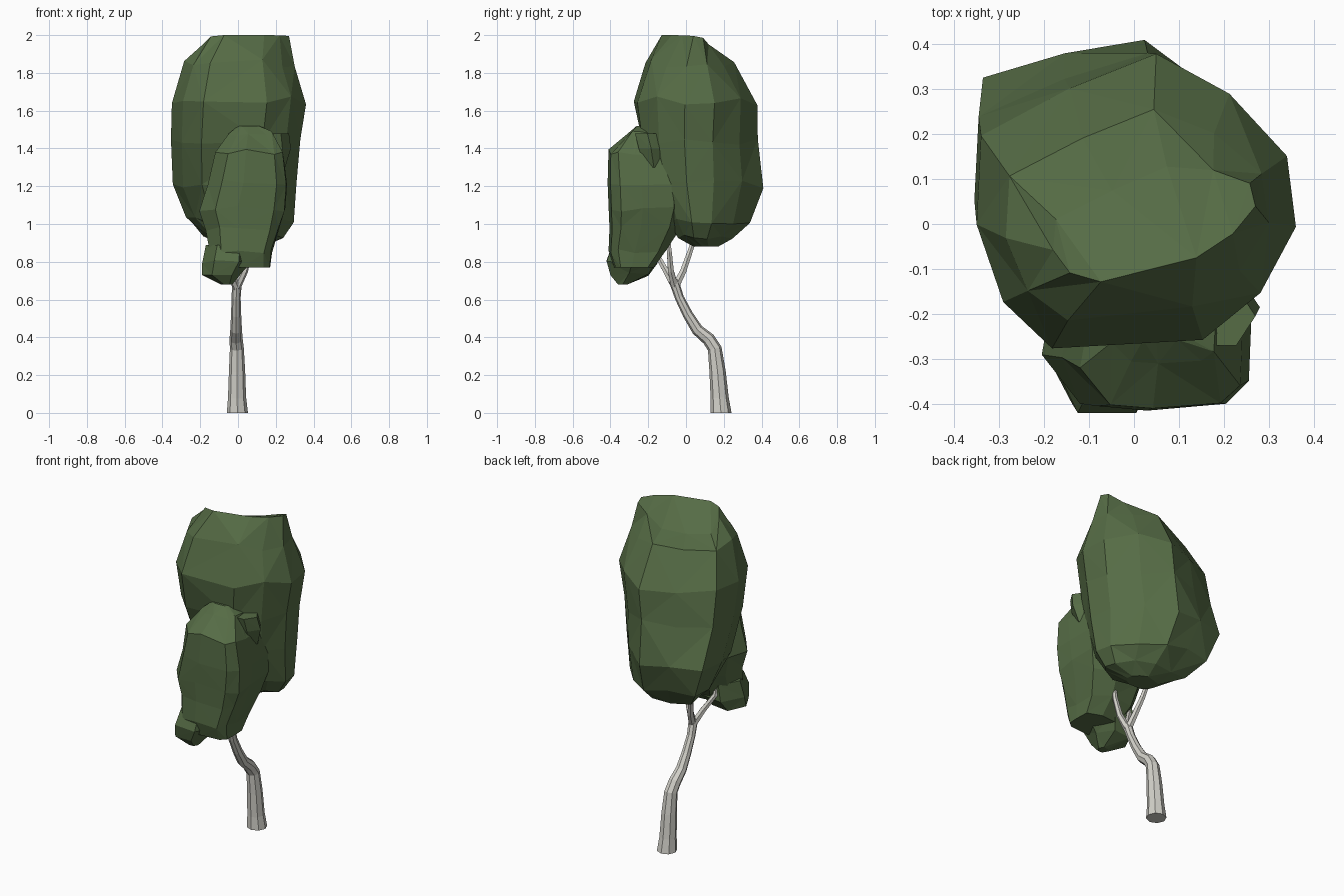
import bpy, bmesh, math, random
from mathutils import Vector

random.seed(4)


def material(name, rgb):
    m = bpy.data.materials.new(name)
    m.diffuse_color = (*rgb, 1)
    return m


LEAF = material("leaf green", (0.092, 0.150, 0.060))
BARK = material("pale bark", (0.64, 0.63, 0.58))

# Plan outlines, scaled into the box of each level
CROWN = [(0.36, -0.02), (0.34, 0.15), (0.21, 0.31), (0.045, 0.42), (-0.15, 0.355), (-0.35, 0.26),
         (-0.36, 0.05), (-0.30, -0.14), (-0.19, -0.26), (0.15, -0.27), (0.28, -0.17)]
FRONT = [(0.24, -0.24), (0.235, -0.08), (0.09, -0.02), (-0.11, -0.04), (-0.19, -0.16), (-0.215, -0.30),
         (-0.13, -0.405), (-0.01, -0.415), (0.18, -0.40), (0.235, -0.35)]
TUFT = [(math.cos(a * math.pi / 3), math.sin(a * math.pi / 3)) for a in range(6)]


def finish(name, bm, mat):
    bmesh.ops.recalc_face_normals(bm, faces=bm.faces)
    me = bpy.data.meshes.new(name)
    bm.to_mesh(me)
    bm.free()
    me.materials.append(mat)
    ob = bpy.data.objects.new(name, me)
    bpy.context.collection.objects.link(ob)
    return ob


def skin(bm, rings):
    """Join rings with faces and close both ends."""
    n = len(rings[0])
    for i in range(len(rings) - 1):
        a, b = rings[i], rings[i + 1]
        for j in range(n):
            k = (j + 1) % n
            if (i + j) % 2:
                bm.faces.new((a[j], a[k], b[k]))
                bm.faces.new((a[j], b[k], b[j]))
            else:
                bm.faces.new((a[j], a[k], b[j]))
                bm.faces.new((a[k], b[k], b[j]))
    caps = [bm.faces.new(rings[0][::-1]), bm.faces.new(rings[-1])]
    bmesh.ops.triangulate(bm, faces=caps)


def clump(name, outline, levels, jitter=0.0, tilt=0.0):
    """Faceted foliage; each level is z, x min, x max, y min, y max, shear."""
    xs, ys = [p[0] for p in outline], [p[1] for p in outline]
    bm = bmesh.new()
    rings = []
    for i, (z, x0, x1, y0, y1, *shear) in enumerate(levels):
        s = shear[0] if shear else 0
        ring = []
        for x, y in outline:
            u = (x - min(xs)) / (max(xs) - min(xs))
            v = (y - min(ys)) / (max(ys) - min(ys))
            dz = random.uniform(-jitter, jitter) if 0 < i < len(levels) - 1 else 0
            if i == len(levels) - 1:
                dz = -tilt * v * v * (1.2 - u)
            ring.append(bm.verts.new((x0 + (x1 - x0) * u,
                                      y0 + (y1 - y0) * v + s * (u - 0.5), z + dz)))
        rings.append(ring)
    skin(bm, rings)
    return finish(name, bm, LEAF)


def limb(name, path, sides=8):
    """Tapered tube; each path point is x, y, z, radius."""
    bm = bmesh.new()
    pts = [Vector(p[:3]) for p in path]
    rings = []
    for i, p in enumerate(pts):
        t = pts[min(i + 1, len(pts) - 1)] - pts[max(i - 1, 0)]
        if p.z == 0:
            t = Vector((0, 0, 1))
        t.normalize()
        u = Vector((1, 0, 0))
        u = (u - t * u.dot(t)).normalized()
        v = t.cross(u)
        rings.append([bm.verts.new(p + path[i][3] * (u * math.cos(2 * math.pi * j / sides)
                                                     + v * math.sin(2 * math.pi * j / sides)))
                      for j in range(sides)])
    skin(bm, rings)
    return finish(name, bm, BARK)


# Bent trunk
limb("trunk", [(-0.003, 0.185, 0, 0.056), (-0.005, 0.178, 0.08, 0.048), (-0.005, 0.167, 0.22, 0.043),
               (-0.006, 0.152, 0.34, 0.037), (-0.01, 0.12, 0.39, 0.035), (-0.01, 0.06, 0.44, 0.031),
               (-0.01, 0.01, 0.52, 0.027), (-0.01, -0.035, 0.61, 0.024), (-0.005, -0.065, 0.70, 0.026)])

# Branches forking into the foliage
limb("front_branch", [(-0.005, -0.055, 0.66, 0.022), (-0.04, -0.10, 0.74, 0.018),
                      (-0.09, -0.15, 0.83, 0.015), (-0.09, -0.17, 0.92, 0.012)], 6)
limb("side_branch", [(-0.005, -0.06, 0.67, 0.022), (0.035, -0.08, 0.75, 0.018),
                     (0.06, -0.088, 0.85, 0.015), (0.06, -0.10, 0.95, 0.012)], 6)
limb("back_branch", [(-0.005, -0.055, 0.67, 0.022), (-0.02, -0.015, 0.75, 0.019),
                     (-0.045, 0.02, 0.85, 0.016), (-0.06, 0.055, 0.95, 0.013)], 6)

# Tall main crown with a top that slopes to the back left
clump("main_crown", CROWN, [
    (0.88, -0.06, 0.12, 0.04, 0.17), (0.94, -0.19, 0.24, -0.03, 0.25, -0.06),
    (1.02, -0.275, 0.295, -0.07, 0.345, -0.10), (1.21, -0.345, 0.31, -0.16, 0.415, -0.09),
    (1.43, -0.355, 0.33, -0.23, 0.38), (1.65, -0.35, 0.36, -0.27, 0.375, 0.06),
    (1.85, -0.285, 0.30, -0.20, 0.25, 0.08), (2.00, -0.18, 0.27, -0.10, 0.12, 0.12)],
    0.025, 0.17)

# Lower crown hanging at the front
clump("front_crown", FRONT, [
    (0.77, -0.10, 0.17, -0.38, -0.17), (0.86, -0.15, 0.18, -0.41, -0.10),
    (0.97, -0.17, 0.22, -0.405, -0.03), (1.08, -0.205, 0.25, -0.41, 0.0),
    (1.22, -0.16, 0.26, -0.415, -0.01), (1.38, -0.12, 0.24, -0.41, -0.10),
    (1.48, -0.05, 0.18, -0.31, -0.15), (1.52, 0.0, 0.11, -0.26, -0.18)], 0.015)

# Small leaf tufts breaking the outline
clump("bottom_tuft", TUFT, [
    (0.68, -0.09, -0.03, -0.36, -0.31), (0.735, -0.19, 0.02, -0.40, -0.20),
    (0.80, -0.19, 0.07, -0.42, -0.15), (0.89, -0.17, 0.07, -0.39, -0.15)], 0.01)
clump("shoulder_tuft", TUFT, [
    (1.30, 0.12, 0.25, -0.22, -0.12), (1.40, 0.10, 0.28, -0.25, -0.12),
    (1.48, 0.10, 0.27, -0.27, -0.14)])
